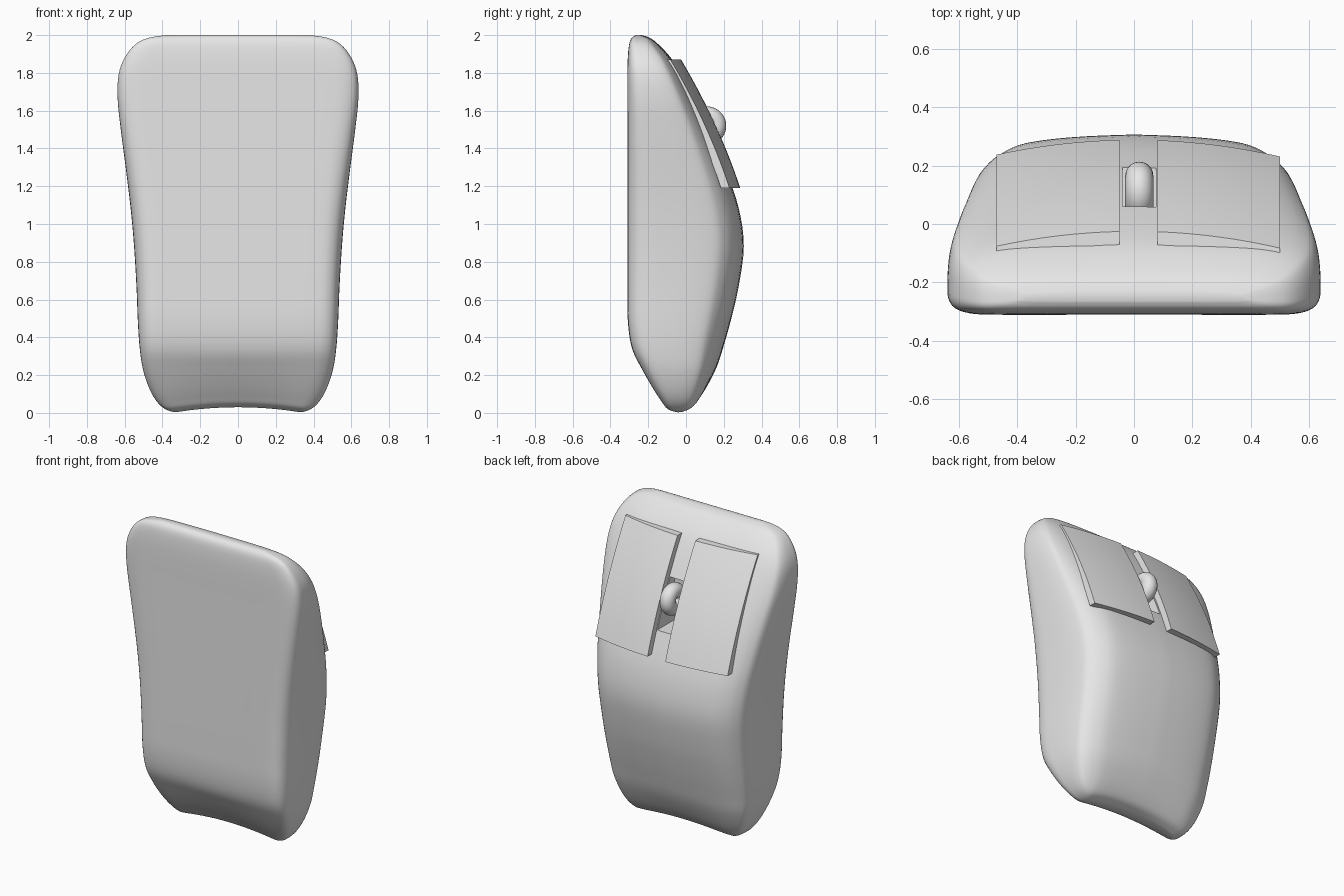
import bpy
import bmesh
import math
from mathutils import Vector

default = bpy.data.objects.get("Cube")
if default:
    bpy.data.objects.remove(default, do_unlink=True)

GREY = (0.8, 0.8, 0.8, 1)
grey = bpy.data.materials.new("light_grey")
grey.use_nodes = True
grey.diffuse_color = GREY
for node in grey.node_tree.nodes:
    if node.type == 'BSDF_PRINCIPLED':
        node.inputs["Base Color"].default_value = GREY


def make_object(name, bm):
    bmesh.ops.recalc_face_normals(bm, faces=bm.faces)
    mesh = bpy.data.meshes.new(name)
    bm.to_mesh(mesh)
    bm.free()
    mesh.materials.append(grey)
    obj = bpy.data.objects.new(name, mesh)
    bpy.context.collection.objects.link(obj)
    return obj


def shade(obj, degrees):
    bpy.ops.object.select_all(action='DESELECT')
    obj.select_set(True)
    bpy.context.view_layer.objects.active = obj
    bpy.ops.object.shade_smooth_by_angle(angle=math.radians(degrees))


def smooth_path(points, steps):
    """Catmull-Rom curve through points of any dimension."""
    pts = [Vector(p) for p in points]
    pts = [pts[0]] + pts + [pts[-1]]
    out = []
    for a, b, c, d in zip(pts, pts[1:], pts[2:], pts[3:]):
        for k in range(steps):
            t = k / steps
            out.append(b + (c - a) * (t / 2)
                       + (a * 2 - b * 5 + c * 4 - d) * (t * t / 2)
                       + (b * 3 - a - c * 3 + d) * (t ** 3 / 2))
    return out + [pts[-1]]


# Body outline: height, half width, front y, back y
ROWS = [
    (0, .33, -.055, -.01), (.02, .385, -.1, .04), (.06, .43, -.13, .075),
    (.13, .47, -.175, .115), (.23, .503, -.232, .16), (.34, .52, -.285, .195),
    (.48, .53, -.307, .235), (.66, .537, -.31, .277), (.88, .55, -.31, .306),
    (1.08, .568, -.31, .28), (1.28, .592, -.31, .213), (1.48, .618, -.31, .13),
    (1.66, .637, -.31, .045), (1.79, .632, -.31, -.023), (1.88, .6, -.308, -.08),
    (1.95, .545, -.301, -.145), (1.985, .475, -.287, -.19), (2, .38, -.265, -.235),
]
# Half cross-section: share of half width, share of depth
SECTION = [
    (0, 0), (.4, 0), (.75, 0), (.88, .015), (.96, .07), (.995, .17), (1, .32),
    (.995, .52), (.98, .67), (.955, .77), (.91, .83), (.84, .885), (.72, .94),
    (.55, .97), (.3, .99), (0, 1),
]


def build_body():
    half = smooth_path(SECTION, 3)
    loop = [(p[0], p[1]) for p in half]
    loop += [(-u, v) for u, v in reversed(loop[1:-1])]
    bm = bmesh.new()
    rings = []
    for z, width, front, back in smooth_path(ROWS, 4):
        ring = []
        for u, v in loop:
            x = u * width
            # Shallow hollow along the lower edge
            hollow = max(0, 1 - (x / .35) ** 2) * max(0, 1 - z / .3)
            ring.append(bm.verts.new((x, front + (back - front) * v, z + .03 * hollow)))
        rings.append(ring)
    count = len(loop)
    for low, high in zip(rings, rings[1:]):
        for i in range(count):
            j = (i + 1) % count
            bm.faces.new((low[i], low[j], high[j], high[i]))
    caps = [bm.faces.new(rings[0]), bm.faces.new(rings[-1])]
    bmesh.ops.triangulate(bm, faces=caps)
    return make_object("body", bm)


def build_button(name, x0, x1, z0=1.19, z1=1.87, thickness=.045, nx=8, nz=14):
    """Curved plate that follows the sloping back."""
    bm = bmesh.new()
    grid = []
    for i in range(nx + 1):
        x = x0 + (x1 - x0) * i / nx
        column = []
        for j in range(nz + 1):
            t = j / nz
            y = -.025 + .313 * t + .09 * t * (1 - t) - .23 * x * x
            column.append(bm.verts.new((x, y, z1 + (z0 - z1) * t)))
        grid.append(column)
    for a, b in zip(grid, grid[1:]):
        for j in range(nz):
            bm.faces.new((a[j], a[j + 1], b[j + 1], b[j]))
    bottom = bmesh.ops.extrude_face_region(bm, geom=bm.faces[:], use_keep_orig=True)
    moved = [g for g in bottom["geom"] if isinstance(g, bmesh.types.BMVert)]
    bmesh.ops.translate(bm, verts=moved, vec=(0, -thickness, 0))
    shade(make_object(name, bm), 30)


# Body with a slot for the wheel
body = build_body()
bm = bmesh.new()
bmesh.ops.create_cube(bm, size=1)
bmesh.ops.scale(bm, verts=bm.verts, vec=(.115, .5, .3))
bmesh.ops.translate(bm, verts=bm.verts, vec=(.018, .26, 1.48))
cutter = make_object("slot_cutter", bm)
cutter.hide_render = True
slot = body.modifiers.new("wheel_slot", 'BOOLEAN')
slot.operation = 'DIFFERENCE'
slot.solver = 'EXACT'
slot.object = cutter
bpy.context.view_layer.objects.active = body
bpy.ops.object.modifier_apply(modifier=slot.name)
bpy.data.objects.remove(cutter, do_unlink=True)
shade(body, 45)

# Two click buttons
build_button("right_button", -.47, -.05)
build_button("left_button", .08, .5)

# Scroll wheel
bpy.ops.mesh.primitive_torus_add(
    major_radius=.055, minor_radius=.048, major_segments=40, minor_segments=20,
    location=(.018, .11, 1.52), rotation=(0, math.pi / 2, 0))
wheel = bpy.context.object
wheel.name = "scroll_wheel"
wheel.data.materials.append(grey)
shade(wheel, 60)
